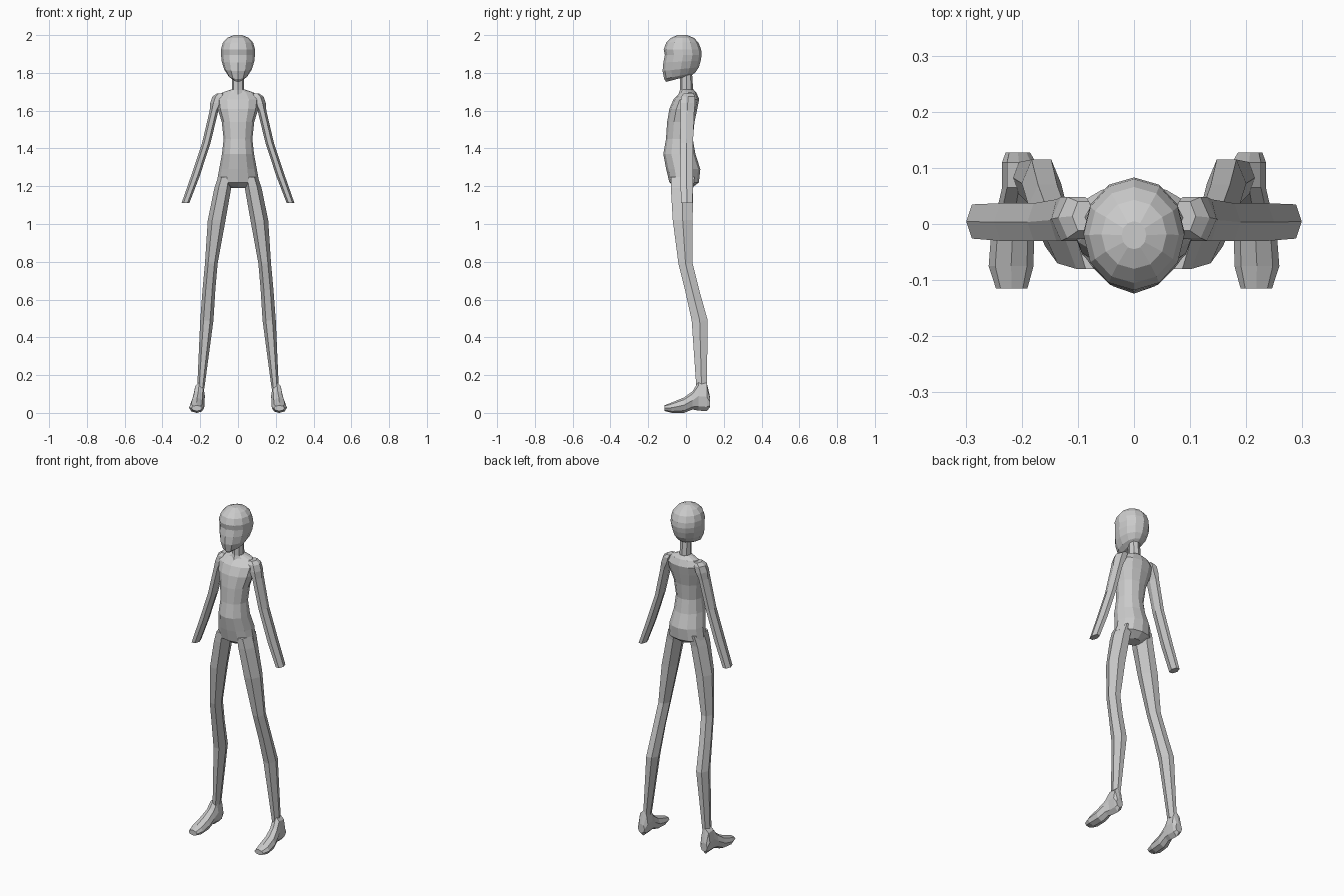
import bpy, bmesh
from math import cos, sin, pi


def section(n, a0, a1, b0, b1):
    """n-sided oval filling the box a0..a1 by b0..b1."""
    pts = [(cos(2 * pi * i / n), sin(2 * pi * i / n)) for i in range(n)]
    ma, mb = max(p[0] for p in pts), max(p[1] for p in pts)
    return [((a0 + a1) / 2 + p / ma * (a1 - a0) / 2,
             (b0 + b1) / 2 + q / mb * (b1 - b0) / 2) for p, q in pts]


def loft(name, rings, mirror=False):
    """Skin a list of closed rings and cap both ends."""
    bm = bmesh.new()
    loops = [[bm.verts.new(p) for p in r] for r in rings]
    n = len(loops[0])
    for a, b in zip(loops, loops[1:]):
        for i in range(n):
            j = (i + 1) % n
            bm.faces.new((a[i], a[j], b[j], b[i]))
    bm.faces.new(loops[0])
    bm.faces.new(loops[-1])
    bmesh.ops.recalc_face_normals(bm, faces=bm.faces)
    me = bpy.data.meshes.new(name)
    bm.to_mesh(me)
    bm.free()
    ob = bpy.data.objects.new(name, me)
    bpy.context.collection.objects.link(ob)
    if mirror:
        ob.modifiers.new("Mirror", 'MIRROR')
    return ob


def upright(name, n, rows, mirror=False):
    """Rows: z, x0, x1, front y, back y, optional tilt (rise from front to back)."""
    rings = []
    for z, x0, x1, yf, yb, *t in rows:
        tilt = t[0] if t else 0
        rings.append([(x, y, z + tilt * ((y - yf) / (yb - yf) - 0.5))
                      for x, y in section(n, x0, x1, yf, yb)])
    return loft(name, rings, mirror)


def centred(name, n, rows):
    return upright(name, n, [(r[0], -r[1], r[1], *r[2:]) for r in rows])


# Head: z, half width, front, back, tilt
centred("head", 12, [
    (1.77, .025, -.105, .03, .035), (1.785, .052, -.116, .05, .035),
    (1.82, .074, -.124, .068, .02), (1.86, .086, -.120, .078, .01),
    (1.895, .09, -.112, .083), (1.925, .09, -.118, .08),
    (1.96, .08, -.105, .066), (1.985, .058, -.08, .043),
    (2.0, .022, -.045, .005)])

# Neck
centred("neck", 8, [(1.67, .04, -.045, .05), (1.71, .032, -.032, .038),
                    (1.80, .032, -.03, .032)])

# Torso from crotch to collar
centred("torso", 12, [
    (1.19, .04, -.045, .03), (1.22, .112, -.088, .068),
    (1.29, .1, -.105, .076), (1.37, .085, -.12, .05),
    (1.45, .076, -.106, .036), (1.54, .086, -.1, .045),
    (1.61, .108, -.088, .06), (1.66, .115, -.066, .07),
    (1.695, .085, -.03, .055), (1.712, .036, -.025, .04)])

# Arms with rounded shoulders
upright("arm", 6, [
    (1.692, .07, .11, -.012, .04), (1.675, .07, .135, -.025, .048),
    (1.64, .08, .147, -.03, .048), (1.60, .104, .15, -.03, .044),
    (1.43, .145, .19, -.03, .037), (1.25, .204, .25, -.03, .037),
    (1.11, .258, .299, -.026, .035)], True)

# Legs from hip to ankle
upright("leg", 6, [
    (1.25, .03, .105, -.08, .045), (1.19, .036, .125, -.08, .038),
    (1.02, .066, .16, -.07, .035), (.79, .108, .175, -.04, .035),
    (.65, .12, .188, -.005, .07), (.49, .13, .2, .03, .115),
    (.13, .178, .216, .055, .11)], True)

# Feet, lofted toe to heel: y, centre x, half width, sole z, top z
loft("foot", [[(x, y, z) for x, z in section(8, c - w, c + w, z0, z1)]
              for y, c, w, z0, z1 in [
    (-.115, .218, .028, .01, .04), (-.075, .219, .04, 0, .055),
    (-.01, .216, .038, 0, .082), (.035, .21, .032, .018, .115),
    (.065, .205, .03, .012, .165), (.11, .205, .03, .01, .16),
    (.127, .207, .022, .03, .085)]], True)
